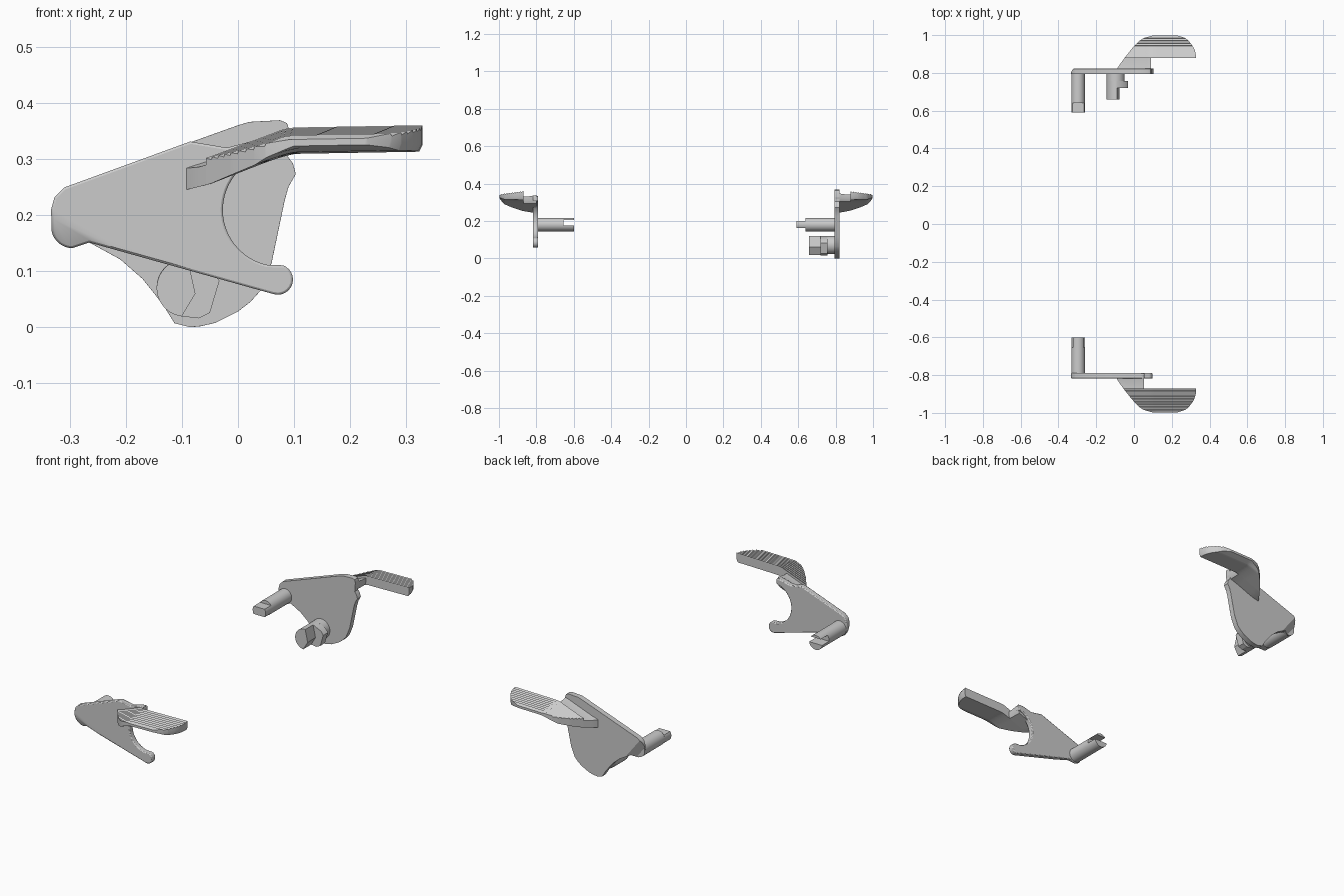
import bpy, bmesh
from math import cos, sin, radians

if "Cube" in bpy.data.objects:
    bpy.data.objects.remove(bpy.data.objects["Cube"])


def arc(cx, cz, r, a0, a1, n=12):
    angles = [radians(a0 + (a1 - a0) * i / n) for i in range(n + 1)]
    return [(cx + r * cos(a), cz + r * sin(a)) for a in angles]


def interp(table, v):
    for (a, fa), (b, fb) in zip(table, table[1:]):
        if v <= b:
            return fa + (fb - fa) * max(0, (v - a) / (b - a))
    return table[-1][1]


def finish(name, bm, bevel=0):
    bmesh.ops.recalc_face_normals(bm, faces=bm.faces)
    me = bpy.data.meshes.new(name)
    bm.to_mesh(me)
    bm.free()
    ob = bpy.data.objects.new(name, me)
    bpy.context.collection.objects.link(ob)
    if bevel:
        m = ob.modifiers.new("edge_round", 'BEVEL')
        m.width, m.segments = bevel, 2
        m.limit_method, m.angle_limit = 'ANGLE', radians(50)
    bpy.ops.object.select_all(action='DESELECT')
    ob.select_set(True)
    bpy.context.view_layer.objects.active = ob
    bpy.ops.object.shade_smooth_by_angle(angle=radians(30))
    return ob


def prism(name, outline, y0, y1, bevel=0, cut=None):
    """Extrude an x-z outline along y; cut = (point, normal) of a slanted face."""
    bm = bmesh.new()
    face = bm.faces.new([bm.verts.new((x, y0, z)) for x, z in outline])
    ext = bmesh.ops.extrude_face_region(bm, geom=[face])
    for v in ext["geom"]:
        if isinstance(v, bmesh.types.BMVert):
            v.co.y = y1
    if cut:
        geom = bm.verts[:] + bm.edges[:] + bm.faces[:]
        bmesh.ops.bisect_plane(bm, geom=geom, plane_co=cut[0], plane_no=cut[1], clear_outer=True)
        bmesh.ops.holes_fill(bm, edges=[e for e in bm.edges if e.is_boundary])
    return finish(name, bm, bevel)


def loft(name, side, rows, xmin, xmax, top, bottom, cols=36):
    """Closed slab: rows = [(distance from centre, extra height)], swept along x."""
    bm = bmesh.new()
    grid = []
    for c in range(cols + 1):
        t = c / cols
        t = 1 - (1 - t) ** 1.15
        up, down = [], []
        for u, dz in rows:
            x = xmin(u) + (xmax(u) - xmin(u)) * t
            up.append(bm.verts.new((x, side * u, top(x, u) + dz)))
            inset = 0.012 if c == cols else 0
            down.append(bm.verts.new((x, side * u, bottom(x, u) + inset)))
        grid.append((up, down))
    n = len(rows)
    for (u0, d0), (u1, d1) in zip(grid, grid[1:]):
        for a, b in ((u0, u1), (d0, d1)):
            for i in range(n - 1):
                bm.faces.new((a[i], a[i + 1], b[i + 1], b[i]))
        for i in (0, n - 1):
            bm.faces.new((u0[i], u1[i], d1[i], d0[i]))
    for up, down in (grid[0], grid[-1]):
        for i in range(n - 1):
            bm.faces.new((up[i], up[i + 1], down[i + 1], down[i]))
    bmesh.ops.remove_doubles(bm, verts=bm.verts, dist=1e-5)
    return finish(name, bm)


# Lever plates
pivot = arc(-0.295, 0.179, 0.038, 270, 190, 8) + [(-0.333, 0.21), (-0.327, 0.232), (-0.31, 0.249)]
front_outline = (pivot + [(-0.085, 0.331), (-0.02, 0.32), (0.03, 0.333), (0.055, 0.333)]
                 + arc(0.073, 0.209, 0.1, 100, 258, 24)
                 + arc(0.071, 0.085, 0.027, 70, -105, 12) + [(-0.265, 0.151)])
rear_outline = pivot + [(0.0, 0.36), (0.02, 0.366), (0.075, 0.369), (0.087, 0.364), (0.092, 0.35),
                        (0.088, 0.305), (0.098, 0.292), (0.103, 0.273), (0.09, 0.25), (0.083, 0.225),
                        (0.06, 0.115), (0.04, 0.065), (0.022, 0.045), (0, 0.028), (-0.04, 0.008),
                        (-0.065, 0.002), (-0.085, 0), (-0.113, 0.007), (-0.135, 0.042),
                        (-0.17, 0.086), (-0.21, 0.121), (-0.265, 0.151)]
prism("front_lever_plate", front_outline, -0.818, -0.79, 0.004,
      ((-0.3, -0.818, 0.18), (-0.2, -1, -0.45)))
prism("rear_lever_plate", rear_outline, 0.795, 0.822, 0.004,
      ((-0.3, 0.822, 0.215), (-0.5, 1, -0.39)))


# Ridged thumb paddles with webs joining them to the plates
left = [(0.805, -0.1), (0.83, -0.085), (0.87, -0.057), (0.93, -0.01), (0.97, 0.03),
        (0.985, 0.052), (0.998, 0.1)]
right = [(0.87, 0.329), (0.90, 0.327), (0.92, 0.322), (0.94, 0.312), (0.97, 0.29),
         (0.985, 0.27), (0.998, 0.23)]
top_x = [(-0.1, 0.288), (-0.05, 0.304), (0.06, 0.345), (0.08, 0.353), (0.1, 0.356), (0.33, 0.36)]
low_x = [(-0.1, 0.243), (-0.05, 0.255), (0.05, 0.294), (0.08, 0.304), (0.1, 0.309), (0.33, 0.313)]


def paddle_top(x, u):
    return interp(top_x, x) - 0.12 * max(0, u - 0.87)


def paddle_low(x, u):
    return interp(low_x, x) + interp([(0.87, 0), (0.97, 0.003), (0.998, 0.014)], u)


for side, label, inner, web_end in ((-1, "front", 0.87, 0.053), (1, "rear", 0.88, 0.09)):
    ridges = 9
    step = (0.998 - inner) / ridges
    rows = []
    for k in range(ridges):
        u = inner + k * step
        rows += [(u, 0), (u + step * 0.85, -0.005)]
    rows.append((0.998, -0.006))
    loft(label + "_thumb_paddle", side, rows, lambda u: interp(left, u),
         lambda u: interp(right, u), paddle_top, paddle_low)
    web_rows = [(0.8, -0.004), (0.825, -0.008), (0.85, -0.012), (inner + 0.003, -0.012)]
    loft(label + "_paddle_web", side, web_rows, lambda u: interp(left, u),
         lambda u: web_end, paddle_top, paddle_low, 16)

# Pivot pins: slotted at the front, tongued at the rear
px, pz, pr = -0.296, 0.181, 0.036
circle = arc(px, pz, pr, 0, 360, 40)[:-1]
prism("front_pivot_pin", circle, -0.8, -0.655)
prism("front_pin_upper_jaw", arc(px, pz, pr, 40, 140), -0.656, -0.6)
prism("front_pin_lower_jaw", arc(px, pz, pr, 188, 352, 20), -0.656, -0.6)
prism("rear_pivot_pin", circle, 0.64, 0.8)
prism("rear_pin_tongue", arc(px, pz, pr, -33, 33, 8) + arc(px, pz, pr, 147, 213, 8), 0.59, 0.641)

# Stepped locking cam on the rear plate
cam = arc(-0.094, 0.07, 0.051, 85, 263, 24)
prism("cam_tip", cam + [(-0.076, 0.06)], 0.658, 0.721)
prism("cam_flange", cam + [(-0.07, 0.016), (-0.05, 0.026), (-0.033, 0.083), (-0.045, 0.1)], 0.72, 0.757)
prism("cam_neck", arc(-0.097, 0.072, 0.048, 0, 360, 36)[:-1], 0.756, 0.8)
